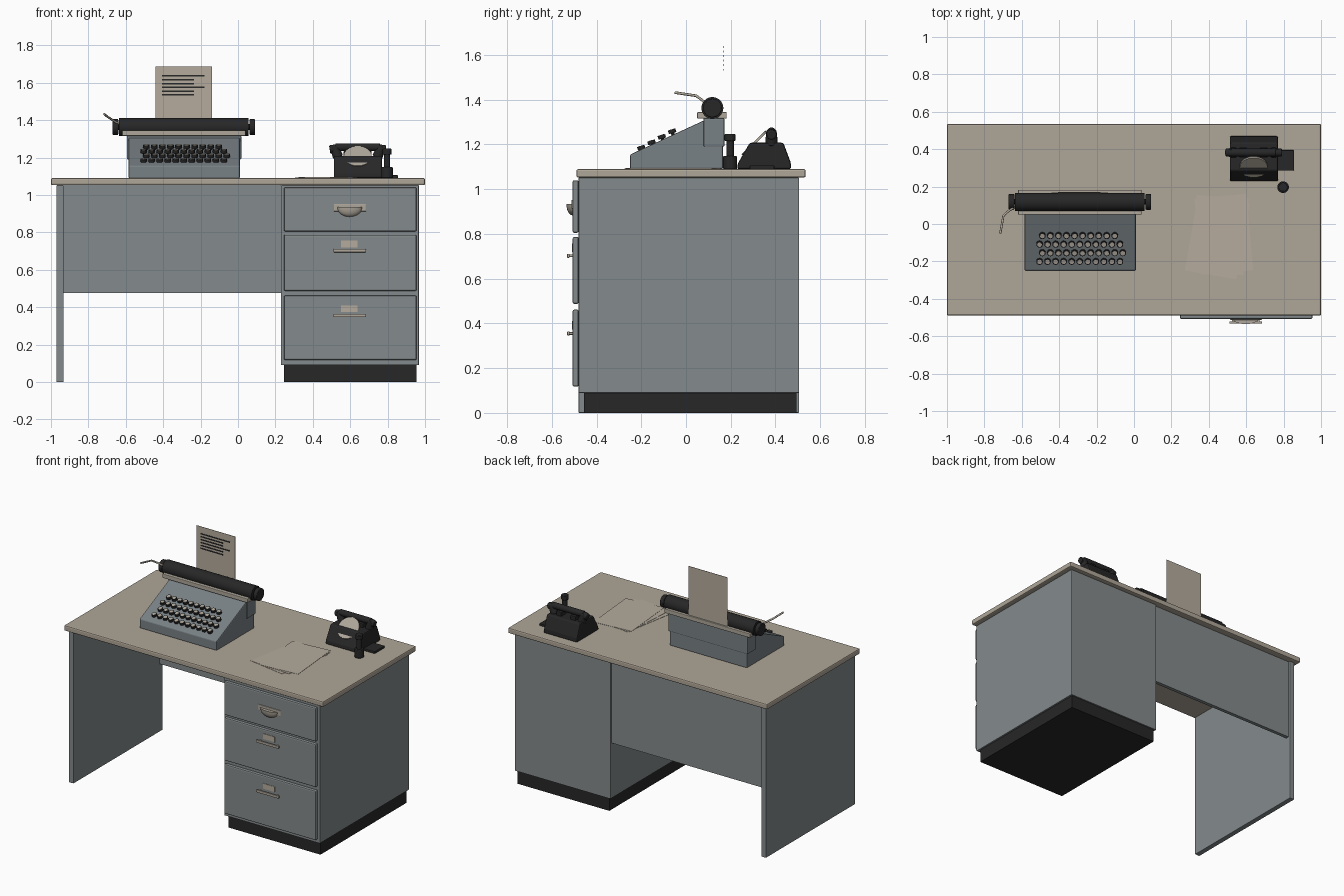
import bpy, bmesh, math
from mathutils import Vector, Matrix

if "Cube" in bpy.data.objects:
    bpy.data.objects.remove(bpy.data.objects["Cube"], do_unlink=True)


def material(name, r, g, b, rough=0.6):
    m = bpy.data.materials.new(name)
    m.use_nodes = True
    m.diffuse_color = (r, g, b, 1)
    bsdf = next(n for n in m.node_tree.nodes if n.type == "BSDF_PRINCIPLED")
    bsdf.inputs["Base Color"].default_value = (r, g, b, 1)
    bsdf.inputs["Roughness"].default_value = rough
    return m


STEEL = material("grey_steel", 0.23, 0.255, 0.262)
TOP = material("beige_linoleum", 0.43, 0.38, 0.31)
BODY = material("blue_grey_enamel", 0.19, 0.22, 0.235)
BLACK = material("black_rubber", 0.02, 0.02, 0.021)
METAL = material("warm_metal", 0.42, 0.38, 0.32)
PAPER = material("paper", 0.46, 0.41, 0.34)


def finish(name, bm, mat, bevel=0, smooth=False):
    bmesh.ops.recalc_face_normals(bm, faces=bm.faces)
    me = bpy.data.meshes.new(name)
    bm.to_mesh(me)
    bm.free()
    me.materials.append(mat)
    ob = bpy.data.objects.new(name, me)
    bpy.context.collection.objects.link(ob)
    if bevel:
        mod = ob.modifiers.new("bevel", "BEVEL")
        mod.width, mod.segments, mod.limit_method = bevel, 2, "ANGLE"
    if smooth:
        bpy.ops.object.select_all(action="DESELECT")
        ob.select_set(True)
        bpy.context.view_layer.objects.active = ob
        bpy.ops.object.shade_smooth_by_angle(angle=math.radians(40))
    return ob


def box(name, x, y, z, mat, bevel=0):
    bm = bmesh.new()
    bmesh.ops.create_cube(bm, size=1)
    for v in bm.verts:
        v.co = [(r[0] + r[1]) / 2 + c * (r[1] - r[0]) for r, c in zip((x, y, z), v.co)]
    return finish(name, bm, mat, bevel)


def prism(name, x, profile, mat, bevel=0):
    """Side profile of (y, z) points extruded across x."""
    bm = bmesh.new()
    face = bm.faces.new([bm.verts.new((x[0], y, z)) for y, z in profile])
    new = bmesh.ops.extrude_face_region(bm, geom=[face])["geom"]
    bmesh.ops.translate(bm, vec=(x[1] - x[0], 0, 0),
                        verts=[g for g in new if isinstance(g, bmesh.types.BMVert)])
    return finish(name, bm, mat, bevel)


def add_rod(bm, a, b, radius, radius2=None, sides=24):
    a, b = Vector(a), Vector(b)
    turn = (b - a).to_track_quat("Z", "Y").to_matrix().to_4x4()
    bmesh.ops.create_cone(bm, cap_ends=True, segments=sides, radius1=radius,
                          radius2=radius if radius2 is None else radius2, depth=(b - a).length,
                          matrix=Matrix.Translation((a + b) / 2) @ turn)


def rod(name, a, b, radius, mat, bevel=0, sides=32):
    bm = bmesh.new()
    add_rod(bm, a, b, radius, sides=sides)
    return finish(name, bm, mat, bevel, True)


def tube(name, points, radius, mat):
    cu = bpy.data.curves.new(name, "CURVE")
    cu.dimensions, cu.bevel_depth, cu.bevel_resolution = "3D", radius, 2
    cu.use_fill_caps = True
    sp = cu.splines.new("POLY")
    sp.points.add(len(points) - 1)
    for p, co in zip(sp.points, points):
        p.co = (*co, 1)
    cu.materials.append(mat)
    ob = bpy.data.objects.new(name, cu)
    bpy.context.collection.objects.link(ob)


# Desk carcass
DEPTH = (-0.48, 0.505)
box("desktop", (-1, 1), (-0.49, 0.535), (1.052, 1.09), TOP, 0.008)
box("pedestal", (0.23, 0.967), DEPTH, (0.09, 1.052), STEEL, 0.003)
box("plinth", (0.245, 0.955), (-0.455, 0.495), (0, 0.09), BLACK)
box("side_panel", (-0.97, -0.933), DEPTH, (0, 1.052), STEEL, 0.003)
box("modesty_panel", (-0.933, 0.23), (0.465, 0.49), (0.475, 1.052), STEEL)

# Drawers with label holders and pulls
for name, z0, z1 in (("top", 0.805, 1.04), ("middle", 0.487, 0.787), ("bottom", 0.117, 0.462)):
    box(name + "_drawer", (0.245, 0.955), (-0.507, -0.48), (z0, z1), STEEL, 0.008)
for name, z in (("middle", 0.702), ("bottom", 0.355)):
    box(name + "_label", (0.55, 0.64), (-0.51, -0.506), (z + 0.018, z + 0.055), PAPER)
    box(name + "_pull", (0.51, 0.685), (-0.532, -0.52), (z - 0.009, z + 0.009), METAL, 0.004)
    for x in (0.53, 0.665):
        rod(name + "_pull_post", (x, -0.505, z), (x, -0.525, z), 0.006, METAL, sides=12)

# Cup pull: half dome over a back plate
bm = bmesh.new()
bmesh.ops.create_uvsphere(bm, u_segments=24, v_segments=12, radius=1)
cut = bm.verts[:] + bm.edges[:] + bm.faces[:]
bmesh.ops.bisect_plane(bm, geom=cut, plane_co=(0, 0, 0), plane_no=(0, 0, 1), clear_outer=True)
for v in bm.verts:
    v.co = (0.597 + v.co.x * 0.068, -0.507 + v.co.y * 0.028, 0.935 + v.co.z * 0.052)
bmesh.ops.holes_fill(bm, edges=[e for e in bm.edges if e.is_boundary])
finish("cup_pull", bm, METAL, smooth=True)
box("cup_pull_plate", (0.512, 0.685), (-0.512, -0.505), (0.912, 0.952), METAL, 0.003)

# Typewriter body and carriage
prism("typewriter_body", (-0.585, 0.01),
      [(-0.25, 1.09), (-0.25, 1.155), (0.075, 1.305), (0.165, 1.305), (0.165, 1.09)], BODY, 0.006)
box("typewriter_rear_cover", (-0.594, 0.018), (0.078, 0.172), (1.19, 1.318), BODY, 0.006)
box("carriage_tray", (-0.62, 0.04), (0.05, 0.182), (1.316, 1.345), METAL, 0.004)
AXIS = (0.118, 1.363)
rod("platen", (-0.635, *AXIS), (0.055, *AXIS), 0.049, BLACK)
rod("platen_axle", (-0.66, *AXIS), (0.08, *AXIS), 0.015, BLACK)
for x in (-0.67, 0.062):
    rod("platen_knob", (x, *AXIS), (x + 0.03, *AXIS), 0.042, BLACK, 0.004)
tube("return_lever", [(-0.715, -0.05, 1.432), (-0.698, 0.045, 1.418), (-0.67, 0.07, 1.4),
                      (-0.63, 0.095, 1.375)], 0.006, METAL)

# Keys in four staggered rows
keys, caps = bmesh.new(), bmesh.new()
tilt = Vector((0, -0.3, 1)).normalized()
for row in range(4):
    for i in range(10 if row == 3 else 11):
        p = Vector((-0.505 + 0.015 * (row % 2) + 0.043 * i, -0.2 + 0.046 * row, 1.185 + 0.0245 * row))
        add_rod(keys, p - tilt * 0.022, p, 0.008, sides=8)
        add_rod(keys, p - tilt * 0.008, p + tilt * 0.008, 0.0175, sides=12)
        add_rod(caps, p + tilt * 0.007, p + tilt * 0.0095, 0.0125, sides=12)
finish("key_stems", keys, BLACK)
finish("key_caps", caps, METAL)

# Typed sheet with plain dark bars
box("typed_sheet", (-0.44, -0.14), (0.169, 0.171), (1.33, 1.686), PAPER)
for i in range(6):
    z = 1.636 - 0.0203 * i
    box("typed_line", (-0.405, -0.18 if i in (0, 3) else -0.235), (0.167, 0.1695),
        (z - 0.004, z + 0.004), BLACK)

# Loose sheets on the desktop
for i, (x, y, angle) in enumerate(((0.445, -0.07, -10), (0.46, -0.06, -4), (0.48, -0.055, 5))):
    z = 0.0015 * i
    sheet = box("loose_sheet", (-0.14, 0.14), (-0.205, 0.205), (z, z + 0.0015), PAPER)
    sheet.location = (x, y, 1.09)
    sheet.rotation_euler.z = math.radians(angle)

# Telephone
prism("telephone_body", (0.512, 0.77),
      [(0.228, 1.09), (0.232, 1.115), (0.285, 1.208), (0.435, 1.208), (0.468, 1.12), (0.47, 1.09)],
      BLACK, 0.008)
rod("telephone_dial", (0.64, 0.309, 1.201), (0.64, 0.301, 1.209), 0.075, METAL)
for x in (0.585, 0.695):
    box("handset_cradle", (x - 0.02, x + 0.02), (0.355, 0.41), (1.2, 1.235), BLACK, 0.004)
rod("handset_grip", (0.52, 0.382, 1.255), (0.76, 0.382, 1.255), 0.021, BLACK, 0.004)
for x, side in ((0.535, -1), (0.745, 1)):
    bm = bmesh.new()
    add_rod(bm, (x, 0.382, 1.202), (x + side * 0.022, 0.382, 1.262), 0.028, 0.023)
    finish("handset_end", bm, BLACK, 0.004, True)
    rod("handset_tip", (x, 0.382, 1.25), (x + side * 0.045, 0.382, 1.243), 0.022, BLACK, 0.005)

# Rubber stamp and ink pad
box("ink_pad", (0.765, 0.855), (0.285, 0.395), (1.09, 1.106), BLACK, 0.003)
for name, z0, z1, r in (("base", 1.09, 1.148, 0.031), ("neck", 1.14, 1.23, 0.017),
                        ("knob", 1.215, 1.247, 0.024)):
    rod("stamp_" + name, (0.797, 0.197, z0), (0.797, 0.197, z1), r, BLACK, 0.004)
